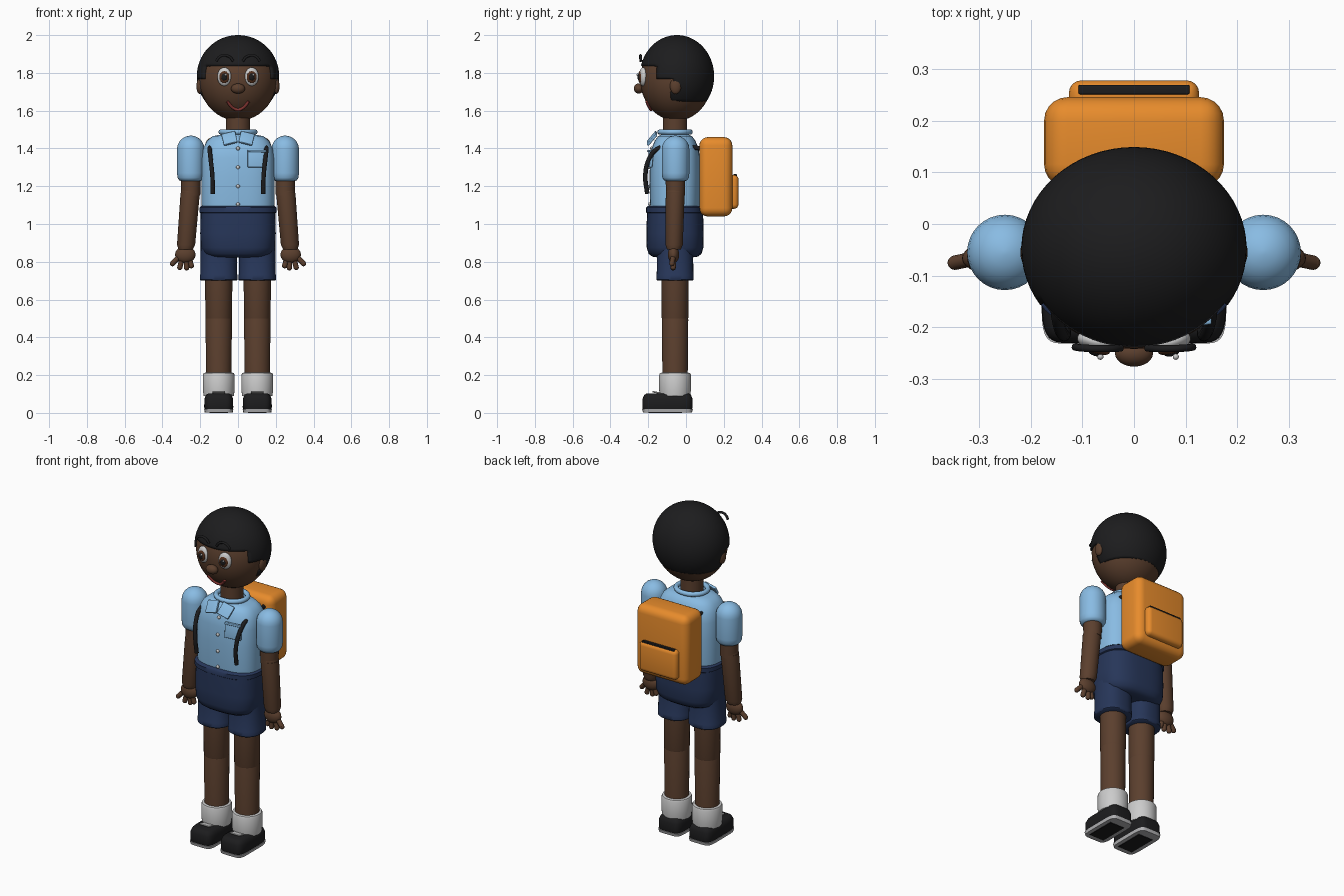
import bpy, bmesh, math
from mathutils import Matrix, Vector

if "Cube" in bpy.data.objects:
    bpy.data.objects.remove(bpy.data.objects["Cube"])

CY = -0.058  # depth of the body's centre line


def material(name, r, g, b):
    m = bpy.data.materials.new(name)
    m.diffuse_color = (r, g, b, 1)
    m.use_nodes = True
    m.node_tree.nodes["Principled BSDF"].inputs["Base Color"].default_value = m.diffuse_color
    return m


SKIN = material("skin", .105, .05, .027)
BLACK = material("black", .012, .012, .013)
SHIRT = material("shirt_blue", .25, .5, .77)
NAVY = material("navy", .02, .037, .1)
ORANGE = material("orange", .8, .26, .025)
WHITE = material("white", .75, .75, .75)
IRIS = material("iris_brown", .09, .03, .012)
LIP = material("lip_red", .25, .04, .035)
SOLE = material("sole_grey", .45, .45, .46)
SIDES = (("left", 1), ("right", -1))


def finish(name, bm, mat, angle=40):
    bmesh.ops.recalc_face_normals(bm, faces=bm.faces)
    me = bpy.data.meshes.new(name)
    bm.to_mesh(me)
    bm.free()
    me.shade_smooth()
    me.set_sharp_from_angle(angle=math.radians(angle))
    me.materials.append(mat)
    ob = bpy.data.objects.new(name, me)
    bpy.context.collection.objects.link(ob)
    return ob


def loft(name, rings, mat, n=2.0, seg=40, angle=45):
    """Skin superellipse rings given as (cx, cy, z, rx, ry)."""
    bm = bmesh.new()
    loops = []
    for cx, cy, z, rx, ry in rings:
        loop = []
        for i in range(seg):
            a = 2 * math.pi * i / seg
            c, s = math.cos(a), math.sin(a)
            loop.append(bm.verts.new((cx + rx * math.copysign(abs(c) ** (2 / n), c),
                                      cy + ry * math.copysign(abs(s) ** (2 / n), s), z)))
        loops.append(loop)
    for a, b in zip(loops, loops[1:]):
        for i in range(seg):
            j = (i + 1) % seg
            bm.faces.new((a[i], a[j], b[j], b[i]))
    bm.faces.new(loops[0])
    bm.faces.new(loops[-1])
    return finish(name, bm, mat, angle)


def ball(name, pos, r, mat, turn=0, u=24, v=16):
    bm = bmesh.new()
    m = Matrix.Translation(pos) @ Matrix.Rotation(turn, 4, 'Z') @ Matrix.Diagonal((*r, 1))
    bmesh.ops.create_uvsphere(bm, u_segments=u, v_segments=v, radius=1, matrix=m)
    return finish(name, bm, mat, 180)


def box(name, pos, size, mat, bevel=.005, rot=(0, 0, 0), seg=3):
    bm = bmesh.new()
    bmesh.ops.create_cube(bm, size=1, matrix=Matrix.Diagonal((*size, 1)))
    bmesh.ops.bevel(bm, geom=bm.edges[:], offset=bevel, segments=seg, profile=.5, affect='EDGES')
    m = Matrix.Translation(pos)
    for ang, ax in zip(rot, "XYZ"):
        m = m @ Matrix.Rotation(ang, 4, ax)
    bmesh.ops.transform(bm, matrix=m, verts=bm.verts)
    return finish(name, bm, mat)


def tube(name, pts, r, mat, cyclic=False):
    cu = bpy.data.curves.new(name, 'CURVE')
    cu.dimensions = '3D'
    cu.bevel_depth = r
    cu.bevel_resolution = 3
    cu.resolution_u = 6
    cu.use_fill_caps = True
    sp = cu.splines.new('BEZIER')
    sp.bezier_points.add(len(pts) - 1)
    for bp, p in zip(sp.bezier_points, pts):
        bp.co = p
        bp.handle_left_type = bp.handle_right_type = 'AUTO'
    sp.use_cyclic_u = cyclic
    cu.materials.append(mat)
    ob = bpy.data.objects.new(name, cu)
    bpy.context.collection.objects.link(ob)
    return ob


HEAD = Vector((0, -.052, 1.765))
HR = (.205, .19, .218)


def face_y(x, z):
    k = 1 - (x / HR[0]) ** 2 - ((z - HEAD.z) / HR[2]) ** 2
    return HEAD.y - HR[1] * math.sqrt(max(k, 0))


# Head, nose, smile and neck
ball("head", HEAD, HR, SKIN, u=40, v=28)
ball("nose", (0, -.25, 1.717), (.037, .026, .027), SKIN)
smile = [(x, 1.605 + 14 * x * x) for x in (-.056, -.04, -.02, 0, .02, .04, .056)]
tube("mouth", [(x, face_y(x, z) - .004, z) for x, z in smile], .008, LIP)
loft("neck", [(0, CY, 1.44, .064, .064), (0, CY, 1.6, .064, .064)], SKIN)

# Hair cap: ellipsoid with a stepped hairline
bm = bmesh.new()
bmesh.ops.create_uvsphere(bm, u_segments=64, v_segments=48, radius=1,
                          matrix=Matrix.Translation((0, -.048, 1.782)) @ Matrix.Diagonal((.218, .197, .218, 1)))


def below_hairline(p):
    line = 1.84 if p.y < -.16 else 1.765 if p.y < -.075 else 1.655
    return p.z < line


bmesh.ops.delete(bm, geom=[f for f in bm.faces if below_hairline(f.calc_center_median())], context='FACES')
hair = finish("hair", bm, BLACK, 50)
sol = hair.modifiers.new("thickness", 'SOLIDIFY')
sol.thickness = .025
sol.offset = -1

# Eyes, brows and ears
for side, s in SIDES:
    x, t = s * .073, s * .25
    ball(side + "_eye_white", (x, -.228, 1.78), (.038, .02, .049), WHITE, t)
    ball(side + "_iris", (x, -.242, 1.778), (.027, .01, .032), IRIS, t)
    ball(side + "_pupil", (x, -.248, 1.778), (.016, .008, .019), BLACK, t)
    ball(side + "_eye_glint", (x + .008, -.257, 1.79), (.006, .006, .006), WHITE, u=12, v=8)
    tube(side + "_eyebrow", [(s * .025, -.24, 1.862), (s * .045, -.241, 1.885),
                             (s * .075, -.241, 1.893), (s * .1, -.24, 1.883), (s * .115, -.238, 1.862)], .007, BLACK)
    ball(side + "_ear", (s * .203, -.055, 1.73), (.017, .03, .042), SKIN)

# Shirt body with collar, flaps, buttons and chest pocket
loft("shirt", [(0, CY, z, rx, ry) for z, rx, ry in (
    (1.06, .19, .128), (1.12, .194, .133), (1.25, .194, .135), (1.35, .192, .132), (1.40, .184, .124),
    (1.44, .165, .108), (1.465, .135, .09), (1.475, .08, .07))], SHIRT, n=2.8, seg=48, angle=60)
ring = [(.09 * math.cos(a), CY + .08 * math.sin(a), 1.487) for a in [i * math.pi / 4 for i in range(8)]]
tube("collar_band", ring, .014, SHIRT, True)
for side, s in SIDES:
    box(side + "_collar_flap", (s * .045, -.18, 1.453), (.075, .014, .075), SHIRT, .004, (-.7, s * .18, s * .15))
for i, z in enumerate((1.40, 1.30, 1.20, 1.105)):
    ball("shirt_button_%d" % (i + 1), (0, -.193 + (.01 if z > 1.35 else 0), z), (.01, .007, .01), WHITE, u=12, v=8)
box("chest_pocket", (.1, -.188, 1.345), (.1, .016, .09), SHIRT, .004, (-.1, 0, .12))
box("chest_pocket_hem", (.1, -.191, 1.386), (.1, .018, .012), SHIRT, .004, (-.1, 0, .12))

# Shorts: hips, waistband and two legs with hems
loft("shorts_hips", [(0, CY, z, rx, ry) for z, rx, ry in (
    (.823, .12, .09), (.827, .155, .12), (.842, .18, .14), (.875, .196, .15), (.95, .2, .152), (1.07, .197, .148))],
    NAVY, n=2.8, seg=48, angle=60)
loft("waistband", [(0, CY, z, rx, ry) for z, rx, ry in (
    (1.057, .196, .147), (1.062, .204, .154), (1.087, .204, .154), (1.094, .196, .147))], NAVY, n=2.8, seg=48)

for side, s in SIDES:
    x = s * .102
    loft(side + "_shorts_leg", [(x, CY, z, r, r) for z, r in (
        (.7, .094), (.705, .099), (.73, .099), (.735, .097), (.92, .095))], NAVY, n=2.4)
    # Legs and socks
    loft(side + "_thigh", [(x, CY, z, r, r) for z, r in ((.49, .066), (.505, .071), (.75, .072))], SKIN)
    loft(side + "_shin", [(x, CY, z, r, r) for z, r in ((.1, .066), (.495, .07), (.51, .066))], SKIN)
    loft(side + "_sock", [(x, CY, z, r, r) for z, r in (
        (.09, .08), (.12, .084), (.2, .084), (.21, .08), (.213, .07))], WHITE)
    # Shoes
    loft(side + "_shoe", [(x, -.098, .018, .073, .13), (x, -.098, .03, .077, .133), (x, -.098, .075, .076, .132),
                          (x, -.097, .095, .068, .124), (x, -.096, .103, .055, .112)], BLACK, n=5, angle=50)
    loft(side + "_shoe_sole", [(x, -.098, .002, .074, .13), (x, -.098, .02, .077, .134)], SOLE, n=6)
    box(side + "_shoe_tread", (x, -.11, .006), (.1, .18, .012), BLACK, .002, seg=1)
    box(side + "_shoe_tongue", (x, -.155, .108), (.065, .045, .008), WHITE, .003, (-.2, 0, 0))

    # Puffed sleeves
    prof = [(1.228, .05), (1.23, .06), (1.245, .07), (1.27, .073), (1.395, .073)]
    prof += [(1.395 + .073 * math.sin(a), .073 * math.cos(a)) for a in (.3, .6, .9, 1.2, 1.5)]
    loft(side + "_sleeve", [(s * .25, -.055, z, r, r) for z, r in prof], SHIRT, seg=32, angle=60)
    # Arms
    loft(side + "_upper_arm", [(s * .25, -.056, 1.15, .05, .05), (s * .25, -.056, 1.3, .053, .053)], SKIN, seg=28)
    ball(side + "_elbow", (s * .252, -.057, 1.165), (.05, .05, .05), SKIN)
    loft(side + "_forearm", [(s * .253, -.057, 1.165, .051, .05), (s * .275, -.063, .89, .048, .046),
                             (s * .277, -.064, .865, .038, .036)], SKIN, seg=28)
    # Hands
    ball(side + "_palm", (s * .279, -.066, .838), (.054, .03, .045), SKIN)
    tips = ((.305, .835, .347, .79), (.295, .82, .308, .77), (.275, .82, .272, .768), (.26, .825, .247, .779))
    for i, (x0, z0, x1, z1) in enumerate(tips):
        y1 = -.075 if i == 0 else -.068
        tube("%s_finger_%d" % (side, i + 1), [(s * x0, -.066, z0), (s * x1, y1, z1)], .014, SKIN)
        ball("%s_fingertip_%d" % (side, i + 1), (s * x1, y1, z1), (.014,) * 3, SKIN, u=12, v=8)

    # Backpack straps: up the chest, through the shoulder, to the bag
    tube(side + "_strap", [(s * .133, -.205, 1.16), (s * .136, -.215, 1.26), (s * .145, -.195, 1.345),
                           (s * .15, -.155, 1.395), (s * .14, -.05, 1.41), (s * .12, .09, 1.40)], .012, BLACK)

# Backpack with front pocket and zip
box("backpack", (0, .158, 1.25), (.348, .175, .42), ORANGE, .045, seg=5)
box("backpack_pocket", (0, .245, 1.17), (.252, .066, .18), ORANGE, .024, seg=4)
box("pocket_zip", (0, .26, 1.258), (.215, .018, .012), BLACK, .003)
